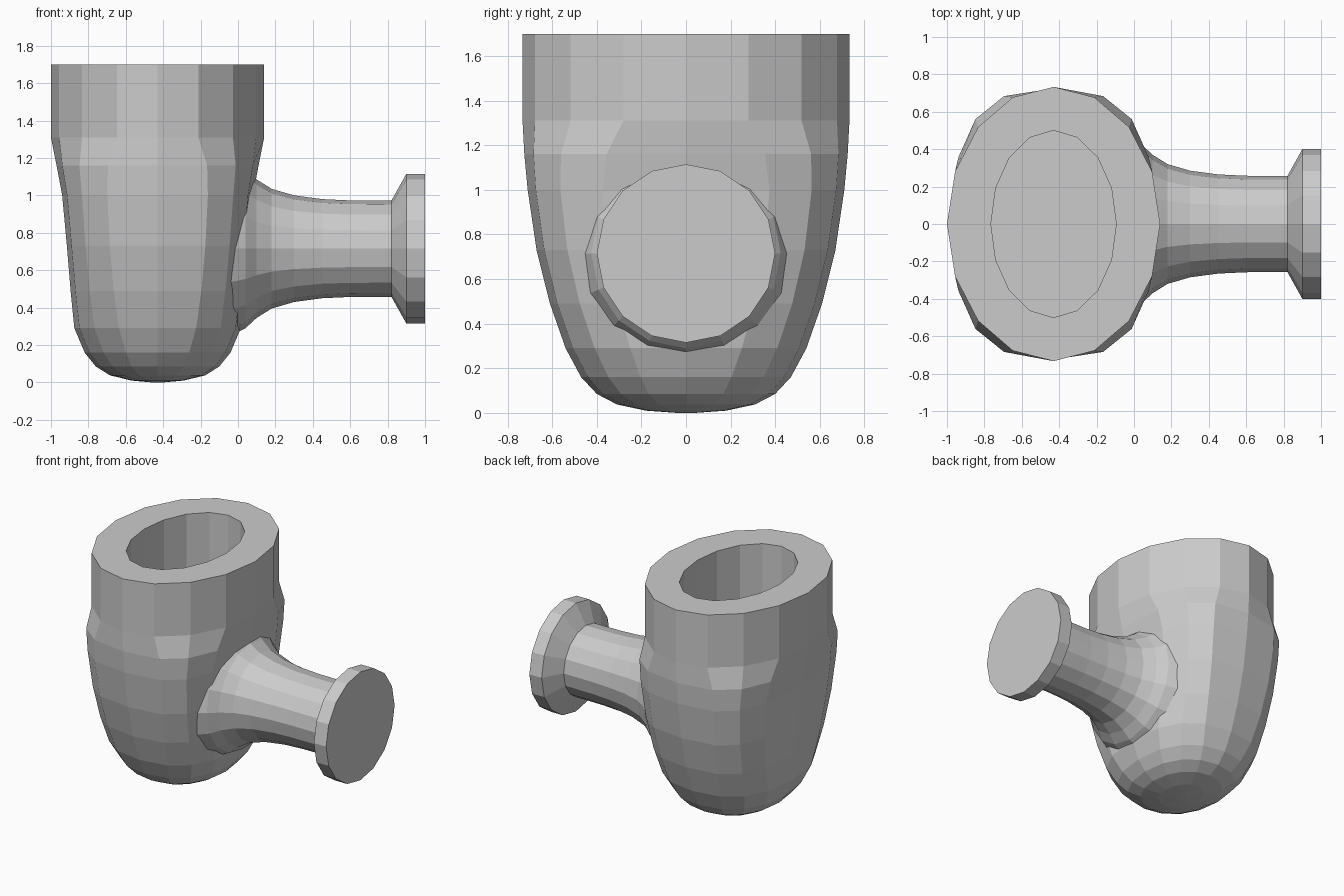
import bpy, bmesh
from math import sin, cos, pi, copysign

if "Cube" in bpy.data.objects:
    bpy.data.objects.remove(bpy.data.objects["Cube"])

SIDES = 16
CX, CZ = -0.43, 0.715   # bowl axis (x) and stem axis (z)


def oval(z, rx, ry, n):
    """Horizontal superellipse ring around the bowl axis."""
    pts = []
    for i in range(SIDES):
        c, s = round(cos(2 * pi * i / SIDES), 6), round(sin(2 * pi * i / SIDES), 6)
        pts.append((CX + rx * copysign(abs(c) ** (2 / n), c),
                    ry * copysign(abs(s) ** (2 / n), s), z))
    return pts


def circle_x(x, r):
    """Upright circular ring around the stem axis."""
    return [(x, r * cos(2 * pi * i / SIDES), CZ + r * sin(2 * pi * i / SIDES))
            for i in range(SIDES)]


def loft(name, rings):
    """Skin a list of rings and cap both ends."""
    bm = bmesh.new()
    loops = [[bm.verts.new(p) for p in ring] for ring in rings]
    for a, b in zip(loops, loops[1:]):
        for i in range(SIDES):
            j = (i + 1) % SIDES
            bm.faces.new((a[i], a[j], b[j], b[i]))
    bm.faces.new(loops[0][::-1])
    bm.faces.new(loops[-1])
    bmesh.ops.recalc_face_normals(bm, faces=bm.faces)
    mesh = bpy.data.meshes.new(name)
    bm.to_mesh(mesh)
    bm.free()
    obj = bpy.data.objects.new(name, mesh)
    bpy.context.collection.objects.link(obj)
    return obj


# Bowl: rounded base, squarish middle, oval mouth, then rim and inner cavity
bowl_profile = [
    (0.0, 0.03, 0.04, 2), (0.01, 0.14, 0.18, 2), (0.038, 0.255, 0.31, 2.1),
    (0.085, 0.33, 0.40, 2.2), (0.16, 0.39, 0.47, 2.3), (0.29, 0.445, 0.54, 2.5),
    (0.49, 0.465, 0.61, 2.8), (0.73, 0.485, 0.67, 3), (1.0, 0.51, 0.71, 3),
    (1.16, 0.54, 0.725, 2.7), (1.31, 0.57, 0.733, 2), (1.7, 0.57, 0.733, 2),
    (1.7, 0.335, 0.5, 2), (0.5, 0.335, 0.5, 2)]
bowl = loft("bowl_with_stem", [oval(*p) for p in bowl_profile])

# Stem: flared root, straight tube and end flange
stem_profile = [
    (-0.05, 0.47), (0.04, 0.425), (0.10, 0.37), (0.18, 0.32), (0.30, 0.285),
    (0.45, 0.265), (0.60, 0.258), (0.82, 0.257), (0.90, 0.40), (1.0, 0.40)]
stem = loft("stem", [circle_x(*p) for p in stem_profile])

# Merge the stem into the bowl
union = bowl.modifiers.new("join_stem", 'BOOLEAN')
union.operation = 'UNION'
union.solver = 'EXACT'
union.object = stem
bpy.context.view_layer.objects.active = bowl
bowl.select_set(True)
bpy.ops.object.modifier_apply(modifier=union.name)
bpy.data.objects.remove(stem)
